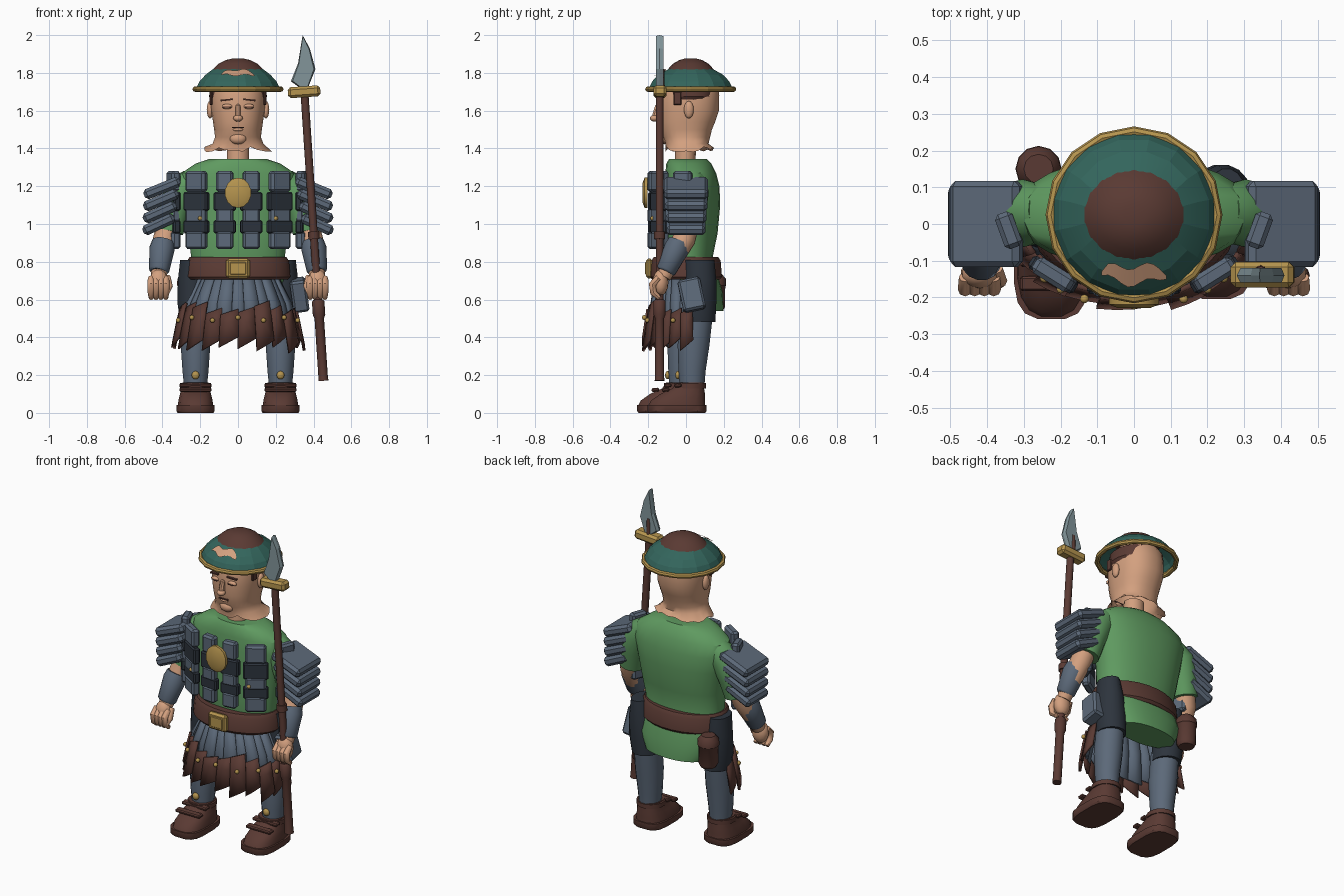
import bpy, bmesh, math, random
from mathutils import Vector, Euler

random.seed(4)
cube = bpy.data.objects.get("Cube")
if cube:
    bpy.data.objects.remove(cube, do_unlink=True)


def material(name, hexcode):
    rgb = [int(hexcode[i:i + 2], 16) / 255 for i in (0, 2, 4)]
    col = [c / 12.92 if c < 0.04 else ((c + 0.055) / 1.055) ** 2.4 for c in rgb] + [1]
    m = bpy.data.materials.new(name)
    m.use_nodes = True
    m.diffuse_color = col
    m.node_tree.nodes["Principled BSDF"].inputs["Base Color"].default_value = col
    return m


SHIRT = material("shirt green", "5F9A60")
TEAL = material("helmet teal", "33655C")
BROWN = material("leather brown", "5A3A33")
GOLD = material("brass", "B6954F")
STEEL = material("blue grey", "5C6979")
DARK = material("dark cloth", "2D343D")
SKIN = material("skin", "D3A07F")
BLADE = material("blade steel", "82959A")


def finish(name, bm, mat, angle=35):
    bmesh.ops.recalc_face_normals(bm, faces=bm.faces)
    me = bpy.data.meshes.new(name)
    bm.to_mesh(me)
    bm.free()
    me.materials.append(mat)
    me.shade_smooth()
    me.set_sharp_from_angle(angle=math.radians(angle))
    ob = bpy.data.objects.new(name, me)
    bpy.context.collection.objects.link(ob)
    return ob


def bridge(bm, rings, caps=(True, True)):
    for a, b in zip(rings, rings[1:]):
        for i in range(len(a)):
            j = (i + 1) % len(a)
            bm.faces.new((a[i], a[j], b[j], b[i]))
    for ring, cap in zip((rings[0], rings[-1]), caps):
        if cap:
            bm.faces.new(ring)


def loft(name, rings, mat, sides=20, power=1, caps=(True, True), angle=35, jag=0):
    """Stack of upright rings given as (z, cx, cy, rx, ry)."""
    bm = bmesh.new()
    out = []
    for k, (z, cx, cy, rx, ry) in enumerate(rings):
        ring = []
        for i in range(sides):
            a = math.tau * (i + 0.5) / sides
            c, s = math.cos(a), math.sin(a)
            c, s = (math.copysign(abs(v) ** power, v) for v in (c, s))
            dz = random.uniform(-jag, jag) if k == 0 else 0
            ring.append(bm.verts.new((cx + rx * c, cy + ry * s, z + dz)))
        out.append(ring)
    bridge(bm, out, caps)
    return finish(name, bm, mat, angle)


def tube(name, pts, mat, sides=14, side=1):
    """Round limb through points given as (x, y, z, radius)."""
    bm = bmesh.new()
    ps = [Vector((p[0] * side, p[1], p[2])) for p in pts]
    out = []
    for i, p in enumerate(ps):
        d = (ps[min(i + 1, len(ps) - 1)] - ps[max(i - 1, 0)]).normalized()
        u = d.cross(Vector((0, 1, 0))).normalized()
        v = d.cross(u)
        out.append([bm.verts.new(p + pts[i][3] * (u * math.cos(t) + v * math.sin(t)))
                    for t in (math.tau * k / sides for k in range(sides))])
    bridge(bm, out)
    return finish(name, bm, mat, 45)


def box(name, loc, size, mat, rot=(0, 0, 0), bevel=0.012):
    bm = bmesh.new()
    bmesh.ops.create_cube(bm, size=1)
    bmesh.ops.scale(bm, vec=size, verts=bm.verts)
    if bevel:
        bmesh.ops.bevel(bm, geom=bm.edges[:], offset=bevel, segments=1, affect='EDGES')
    ob = finish(name, bm, mat, 20)
    ob.location = loc
    ob.rotation_euler = Euler([math.radians(r) for r in rot])
    return ob


def ball(name, loc, size, mat, seg=14):
    bm = bmesh.new()
    bmesh.ops.create_uvsphere(bm, u_segments=seg, v_segments=seg // 2 + 1, radius=1)
    bmesh.ops.scale(bm, vec=size, verts=bm.verts)
    ob = finish(name, bm, mat, 60)
    ob.location = loc
    return ob


# Torso, tunic tail and belt
loft("tunic", [(.54, 0, .105, .19, .095), (.64, 0, .07, .25, .125), (.74, 0, .025, .255, .14),
               (.83, 0, .005, .25, .138), (.95, 0, .02, .265, .148), (1.1, 0, .03, .29, .152),
               (1.2, 0, .03, .315, .148), (1.27, 0, .025, .30, .135), (1.32, 0, .015, .225, .12),
               (1.345, 0, .01, .15, .10)], SHIRT, 28, .9)
loft("belt", [(.705, 0, 0, .265, .18), (.72, 0, 0, .28, .192), (.805, 0, 0, .272, .185),
              (.825, 0, 0, .258, .172)], BROWN, 24)
box("belt_buckle", (0, -.195, .765), (.125, .035, .105), GOLD)
box("buckle_plate", (0, -.213, .765), (.085, .008, .065), GOLD, bevel=.003)

# Chest plates: three columns on each side, crossed by dark bands
for s in (-1, 1):
    for x, y, turn, w in ((.07, -.175, 6, .09), (.22, -.138, 32, .12), (.342, -.017, 70, .1)):
        for z, h in ((1.225, .11), (1.045, .08), (.915, .095)):
            box("chest_plate", (s * x, y, z), (w, .05, h), STEEL, (0, 0, s * turn))
        for z, h in ((1.12, .10), (.985, .07)):
            box("chest_band", (s * x, y, z), (w + .025, .04, h), DARK, (0, 0, s * turn), .008)
    ball("chest_stud", (s * .2, -.178, 1.03), (.012, .012, .012), GOLD, 8)
medal = loft("medallion", [(-.01, 0, 0, .07, .08), (.006, 0, 0, .07, .08),
                           (.016, 0, 0, .045, .055)], GOLD, 14)
medal.location = (0, -.213, 1.165)
medal.rotation_euler.x = math.pi / 2

# Head, with the neck flaring to a ragged edge
loft("neck", [(1.32, 0, -.005, .06, .055), (1.45, 0, 0, .06, .055)], SKIN, 14)
loft("head", [(1.395, 0, .02, .178, .128), (1.425, 0, .005, .135, .115), (1.46, 0, .002, .122, .126),
              (1.50, 0, 0, .127, .138), (1.54, 0, .005, .133, .15), (1.60, 0, .013, .142, .162),
              (1.68, 0, .015, .145, .162), (1.74, 0, .02, .135, .15), (1.79, 0, .025, .1, .11)],
     SKIN, 28, .88, (False, True), 60, .014)
loft("hair", [(1.655, 0, .015, .143, .135), (1.675, 0, .018, .155, .146),
              (1.74, 0, .02, .147, .148)], BROWN, 20, .9)
box("nose_bridge", (0, -.152, 1.595), (.028, .04, .075), SKIN, (-16, 0, 0), .009)
ball("nose_tip", (0, -.167, 1.56), (.026, .024, .018), SKIN)
box("mouth", (0, -.14, 1.512), (.062, .016, .005), BROWN, bevel=0)
ball("lower_lip", (0, -.134, 1.5), (.028, .012, .009), SKIN)
ball("chin", (0, -.112, 1.452), (.045, .026, .03), SKIN)
for s in (-1, 1):
    ball("ear", (s * .148, .015, 1.605), (.018, .026, .046), SKIN)
    box("sideburn", (s * .143, -.045, 1.665), (.014, .04, .07), BROWN, bevel=.004)
    box("eyebrow", (s * .06, -.146, 1.657), (.062, .014, .008), BROWN, (0, s * 6, s * 10), 0)
    ball("eyelid", (s * .057, -.139, 1.622), (.03, .014, .014), SKIN)
    box("eye_line", (s * .057, -.152, 1.619), (.042, .006, .005), BROWN, (0, 0, s * 8), 0)

# Wide helmet with brass rim and leather crown
loft("helmet_brim", [(1.715, 0, .025, .228, .228), (1.755, 0, .025, .208, .208),
                     (1.79, 0, .025, .175, .175), (1.82, 0, .025, .135, .12)],
     TEAL, 16, caps=(False, False), angle=12)
loft("helmet_crown", [(1.818, 0, .025, .137, .122), (1.848, 0, .025, .105, .095),
                      (1.868, 0, .025, .065, .06), (1.876, 0, .025, .03, .03)], BROWN, 18)
bpy.ops.mesh.primitive_torus_add(major_segments=16, minor_segments=8, major_radius=.226,
                                 minor_radius=.015, location=(0, .025, 1.714))
rim = bpy.context.object
rim.name = "helmet_rim"
rim.data.materials.append(GOLD)

# Worn patch on the front of the helmet, following its slope
bm = bmesh.new()
cols = []
for i in range(11):
    x = -.088 + .0176 * i
    low = 1.788 + .006 * math.sin(i * 1.1)
    zs = (low, low + .006 + .024 * math.sin(math.pi * i / 10) ** .6)
    cols.append([bm.verts.new((x, .016 - math.sqrt((.176 - (z - 1.79) * 1.6) ** 2 - x * x), z))
                 for z in zs])
for a, b in zip(cols, cols[1:]):
    bm.faces.new((a[0], b[0], b[1], a[1]))
finish("worn_patch", bm, SKIN)

# Arms, shoulder guards, legs and boots (right foot set forward)
for s in (-1, 1):
    tube("sleeve", [(.24, .035, 1.23, .07), (.30, .03, 1.175, .092), (.34, .02, 1.07, .086),
                    (.365, .01, .96, .076)], SHIRT, 16, s)
    tube("forearm", [(.365, .01, 1.0, .06), (.388, -.01, .92, .062), (.405, -.06, .83, .055),
                     (.42, -.12, .72, .04)], SKIN, 14, s)
    tube("bracer", [(.395, -.035, .905, .06), (.402, -.05, .87, .067), (.418, -.105, .755, .054),
                    (.42, -.11, .745, .045)], STEEL, 14, s)
    ball("hand", (s * .42, -.135, .69), (.052, .042, .07), SKIN)
    for k in range(4):
        x = .382 + .026 * k
        tube("finger", [(x, -.145, .715, .017), (x, -.178, .68, .02), (x, -.172, .635, .018),
                        (x, -.14, .608, .013)], SKIN, 8, s)
    tube("thumb", [(.375, -.12, .72, .018), (.365, -.155, .67, .02), (.375, -.17, .635, .012)], SKIN, 8, s)
    for k in range(4):
        box("shoulder_slab", (s * (.402 + .006 * k), 0, 1.19 - .064 * k),
            (.205 - .008 * k, .235 - .01 * k, .056), STEEL, (0, s * (22 + k), 0), .016)
    cx, f = s * .225, s * .027
    loft("thigh", [(.48, cx, .04 + f, .083, .09), (.58, cx * 1.04, .045 + f, .088, .09),
                   (.7, cx * 1.08, .05 + f, .077, .085), (.81, cx * 1.12, .045 + f, .055, .08)], DARK, 16)
    loft("shin", [(.12, cx, .005 + f, .06, .065), (.22, cx, .005 + f, .07, .073),
                  (.36, cx, .013 + f, .08, .086), (.53, cx, .03 + f, .078, .088)], STEEL, 16)
    ball("shin_stud", (cx, f - .07, .2), (.022, .014, .022), GOLD, 10)
    loft("boot_sole", [(0, cx, f - .075, .096, .152), (.01, cx, f - .075, .103, .158),
                       (.042, cx, f - .075, .103, .158)], BROWN, 16, .6)
    loft("boot", [(.042, cx, f - .075, .094, .152), (.065, cx, f - .07, .092, .145),
                  (.10, cx, f - .045, .083, .12), (.13, cx, f - .015, .075, .085),
                  (.16, cx, f - .005, .07, .075)], BROWN, 16, .75)
    for y, z in ((-.135, .122), (-.07, .145)):
        box("boot_strap", (cx, y + f, z), (.17, .04, .02), BROWN, (6, 0, 0), .006)
    loft("boot_cuff", [(.13, cx, f - .005, .083, .085), (.157, cx, f - .005, .083, .085)], BROWN, 16)


# Armoured skirt: pleated cloth panels under ragged leather strips
def skirt_point(angle, z, out=0):
    t = max(0, (.74 - z) / .36)
    rx, ry = .2 + .125 * t ** .55 + out, .155 + .055 * t + out
    return Vector((rx * math.sin(angle), -ry * math.cos(angle), z))


def panels(name, count, spread, width, heights, out, mat):
    bm = bmesh.new()
    for i in range(count):
        a = math.radians(-spread + 2 * spread * i / (count - 1))
        w = math.radians(width) / 2
        o = out + (i % 2) * .01
        rows = []
        for z, slant, jitter in heights:
            z += random.uniform(-jitter, jitter)
            rows.append([bm.verts.new(skirt_point(a + k * w, z + k * slant, o)) for k in (-1, 0, 1)])
        for top, low in zip(rows, rows[1:]):
            for k in (0, 1):
                bm.faces.new((top[k], top[k + 1], low[k + 1], low[k]))
    ob = finish(name, bm, mat)
    ob.modifiers.new("thickness", 'SOLIDIFY').thickness = .014


panels("skirt_cloth", 13, 86, 16, ((.74, 0, 0), (.58, 0, 0), (.42, .01, .01)), 0, STEEL)
panels("skirt_leather", 12, 91, 17, ((.56, .015, .028), (.48, .01, 0), (.36, .028, .02)), .016, BROWN)
for i in range(7):
    a = math.radians(-72 + 24 * i)
    ball("skirt_stud", skirt_point(a, .49 + .015 * (i % 2), .03), (.013, .013, .013), GOLD, 8)

# Items hung from the belt
tube("back_pouch", [(-.26, .15, .54, .045), (-.26, .15, .56, .056), (-.26, .15, .67, .058),
                    (-.26, .15, .675, .063), (-.26, .15, .71, .061), (-.26, .15, .735, .04)], BROWN, 12)
box("side_pouch", (.325, .03, .625), (.085, .12, .17), STEEL, (12, -8, 0))

# Spear
top, foot = Vector((.345, -.14, 1.80)), Vector((.452, -.14, .17))


def on_pole(z, r):
    return (*top.lerp(foot, (top.z - z) / (top.z - foot.z)), r)


tube("spear_pole", [on_pole(z, .021) for z in (1.75, .9, .5)], BROWN, 10)
tube("spear_grip", [on_pole(z, r) for z, r in ((.6, .024), (.59, .033), (.52, .033), (.5, .025),
                                              (.2, .025), (.17, .027))], BROWN, 10)
tube("spear_collar", [on_pole(z, .03) for z in (.96, .92)], BROWN, 10)
tube("spear_tang", [(.345, -.128, 1.72, .016), (.345, -.128, 1.82, .013)], BROWN, 8)
box("spear_guard", (.35, -.138, 1.70), (.172, .07, .058), GOLD, (0, -4, 0), .014)
bm = bmesh.new()
outline = [(.33, 1.72), (.28, 1.755), (.318, 1.85), (.342, 2), (.38, 1.93), (.41, 1.82), (.37, 1.72)]
edge = [bm.verts.new((x, -.14, z)) for x, z in outline]
for y in (-.16, -.12):
    face = [bm.verts.new((.35 + (x - .35) * .86, y, 1.83 + (z - 1.83) * .97)) for x, z in outline]
    bridge(bm, [edge, face], (False, True))
finish("spear_blade", bm, BLADE, 10)
